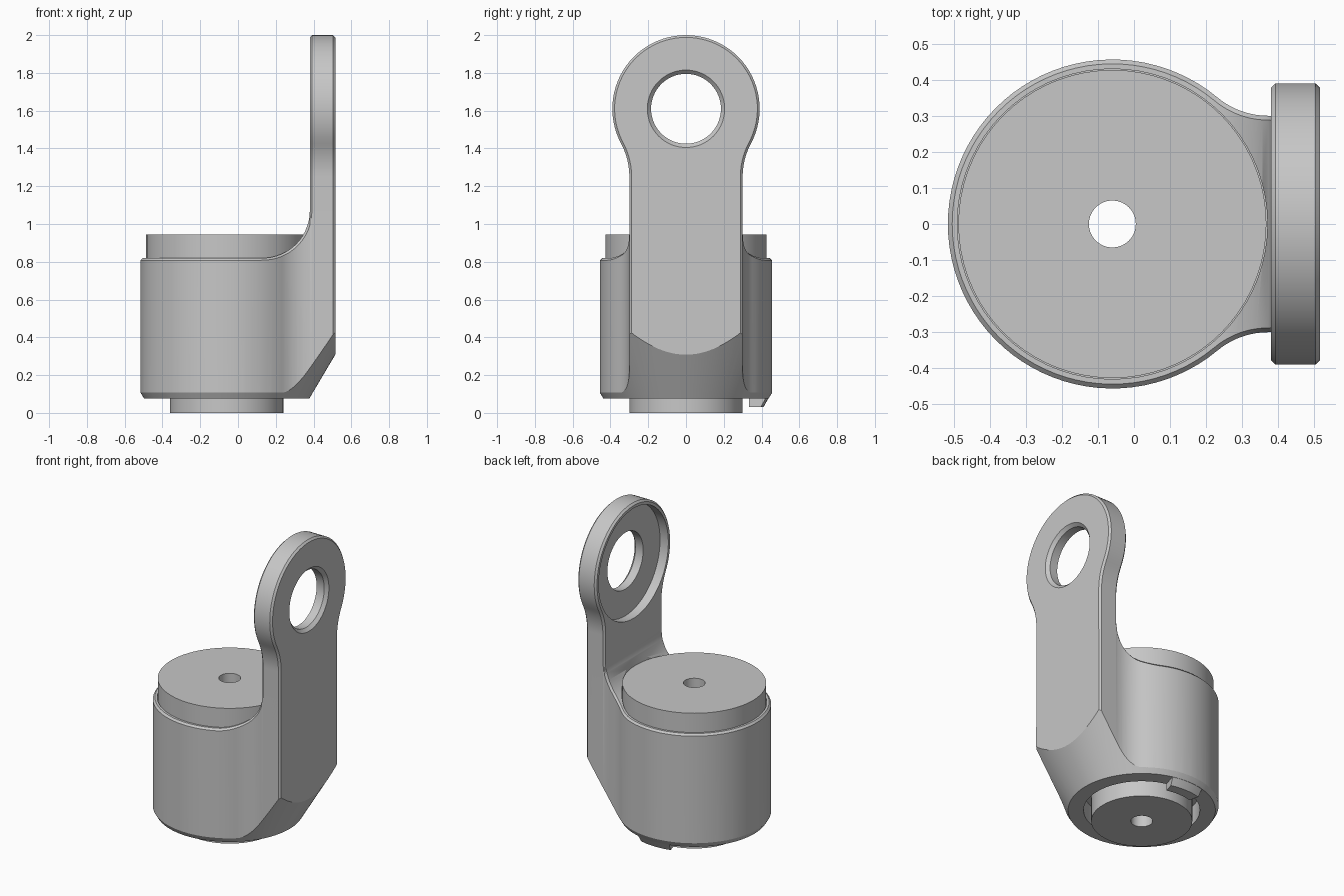
import bpy, bmesh
from math import sin, cos, pi, radians, sqrt, hypot, atan2

if "Cube" in bpy.data.objects:
    bpy.data.objects.remove(bpy.data.objects["Cube"])

AXIS = -0.06    # x of the cup's axis
R_CUP = 0.456   # cup radius
NECK = 0.30     # half width of neck and arm
EYE = 1.61      # height of the eye's centre
CH = 0.012      # edge chamfer

grey = bpy.data.materials.new("light_grey")
grey.use_nodes = True
grey.diffuse_color = (0.57, 0.57, 0.57, 1)
grey.node_tree.nodes["Principled BSDF"].inputs["Base Color"].default_value = (0.57, 0.57, 0.57, 1)


def loft(name, rings, closed=False, strip_top=False):
    """Skin a stack of equal rings; cap the ends, or join them when closed."""
    bm = bmesh.new()
    loops = [[bm.verts.new(p) for p in ring] for ring in rings]
    n = len(loops[0])
    pairs = list(zip(loops, loops[1:])) + ([(loops[-1], loops[0])] if closed else [])
    for a, b in pairs:
        for i in range(n):
            j = (i + 1) % n
            bm.faces.new((a[i], a[j], b[j], b[i]))
    if not closed:
        bm.faces.new(loops[0])
        top = loops[-1]
        if strip_top:   # curved cap made of strips across the mirror plane
            bm.faces.new((top[0], top[1], top[-1]))
            for i in range(1, n // 2):
                bm.faces.new((top[i], top[i + 1], top[n - i - 1], top[n - i]))
        else:
            bm.faces.new(top)
    bmesh.ops.recalc_face_normals(bm, faces=bm.faces)
    mesh = bpy.data.meshes.new(name)
    bm.to_mesh(mesh)
    bm.free()
    mesh.materials.append(grey)
    ob = bpy.data.objects.new(name, mesh)
    bpy.context.collection.objects.link(ob)
    return ob


def arc(cx, cy, r, a0, a1, n):
    return [(cx + r * cos(a0 + (a1 - a0) * i / n), cy + r * sin(a0 + (a1 - a0) * i / n))
            for i in range(n + 1)]


def inset(loop, d):
    """Shrink a closed 2D loop by d."""
    n = len(loop)
    area = sum(loop[i - 1][0] * loop[i][1] - loop[i][0] * loop[i - 1][1] for i in range(n))
    s = d if area > 0 else -d
    out = []
    for i, (x, y) in enumerate(loop):
        tx, ty = loop[(i + 1) % n][0] - loop[i - 1][0], loop[(i + 1) % n][1] - loop[i - 1][1]
        k = s / hypot(tx, ty)
        out.append((x - ty * k, y + tx * k))
    return out


def turned(name, profile, n=72, closed=False):
    """Revolve (radius, height) points about the cup's axis."""
    return loft(name, [[(AXIS + x, y, z) for x, y in arc(0, 0, r, 0, 2 * pi, n)[:-1]]
                       for r, z in profile], closed)


def boolean(ob, other, op):
    mod = ob.modifiers.new("cut", "BOOLEAN")
    mod.object, mod.operation, mod.solver = other, op, "EXACT"
    mod.use_self = True
    bpy.context.view_layer.objects.active = ob
    bpy.ops.object.modifier_apply(modifier=mod.name)
    bpy.data.objects.remove(other)


def trim_underside(ob):
    """Keep what lies inside the cone that slopes up from the rim."""
    cone = turned("cone_trim", [(0.437 + (z - 0.075) / 1.69, z) for z in (0, 2.3)], 128)
    boolean(ob, cone, "INTERSECT")


def smooth(ob):
    bpy.ops.object.select_all(action="DESELECT")
    ob.select_set(True)
    bpy.context.view_layer.objects.active = ob
    bpy.ops.object.shade_smooth_by_angle(angle=radians(25))


# Cup and neck: keyhole plan whose top sweeps up into the arm
SX, SZ, SR = 0.13, 1.07, 0.25   # sweep centre and radius


def sweep(x, r):
    dx = min(max(x - SX, 0), r)
    return SZ - sqrt(r * r - dx * dx)


fr = 0.22                       # fillet between cup and neck
fx = AXIS + sqrt((R_CUP + fr) ** 2 - (NECK + fr) ** 2)
fa = atan2(NECK + fr, fx - AXIS)
half = arc(AXIS, 0, R_CUP, pi, fa, 32)
half += arc(fx, NECK + fr, fr, fa + pi, 1.5 * pi, 10)[1:]
half += [(SX + SR * sin(radians(a)), NECK) for a in (79, 81, 84, 87, 90)]
half += [(0.386, NECK), (0.392, NECK), (0.503, NECK)]
plan = half + [(x, -y) for x, y in half[:0:-1]]
cup = loft("cup_and_neck", [
    [(x, y, 0.075) for x, y in plan],
    [(x, y, sweep(x, SR + CH)) for x, y in plan],
    [(x, y, sweep(x, SR)) for x, y in inset(plan, CH)]], strip_top=True)
trim_underside(cup)

# Bore for the insert, with a narrower opening below
bore = turned("bore", [(0.345, -0.05), (0.345, 0.2), (0.43, 0.2), (0.43, 1.5)])
boolean(cup, bore, "DIFFERENCE")
smooth(cup)

# Arm plate with a round eye
cz, cr, er = 1.25, 0.375, 0.39
ea = atan2(EYE - cz, NECK + cr)
side = [(NECK, 0.06)] + arc(NECK + cr, cz, cr, pi, pi - ea, 10)
side += arc(0, EYE, er, -ea, pi / 2, 26)[1:]
outline = side + [(-y, z) for y, z in side[-2::-1]]
small = inset(outline, CH)
arm = loft("arm_plate", [[(x, y, z) for y, z in ring] for x, ring in
                         ((0.38, small), (0.38 + CH, outline),
                          (0.515 - CH, outline), (0.515, small))])
trim_underside(arm)

# Eye: wide recess inside, through hole, chamfer outside
eye = loft("eye_cutter", [[(x, y, z) for y, z in arc(0, EYE, r, 0, 2 * pi, 64)[:-1]]
                          for r, x in ((0.36, 0.36), (0.36, 0.44), (0.185, 0.44),
                                       (0.185, 0.495), (0.225, 0.535))])
boolean(arm, eye, "DIFFERENCE")
smooth(arm)

# Locating tab under the back of the rim
ta = radians(15)
rings = []
for z, outer in ((0.03, 0.41), (0.08, 0.438)):
    sector = arc(AXIS, 0, outer, pi / 2 - ta, pi / 2 + ta, 8)
    sector += arc(AXIS, 0, 0.345, pi / 2 + ta, pi / 2 - ta, 8)
    rings.append([(x, y, z) for x, y in sector])
smooth(loft("locating_tab", rings))

# Stepped insert with a central hole
insert = turned("insert", [(0.065, 0), (0.30, 0), (0.30, 0.2), (0.427, 0.2),
                           (0.427, 0.945), (0.065, 0.945)], closed=True)
smooth(insert)
